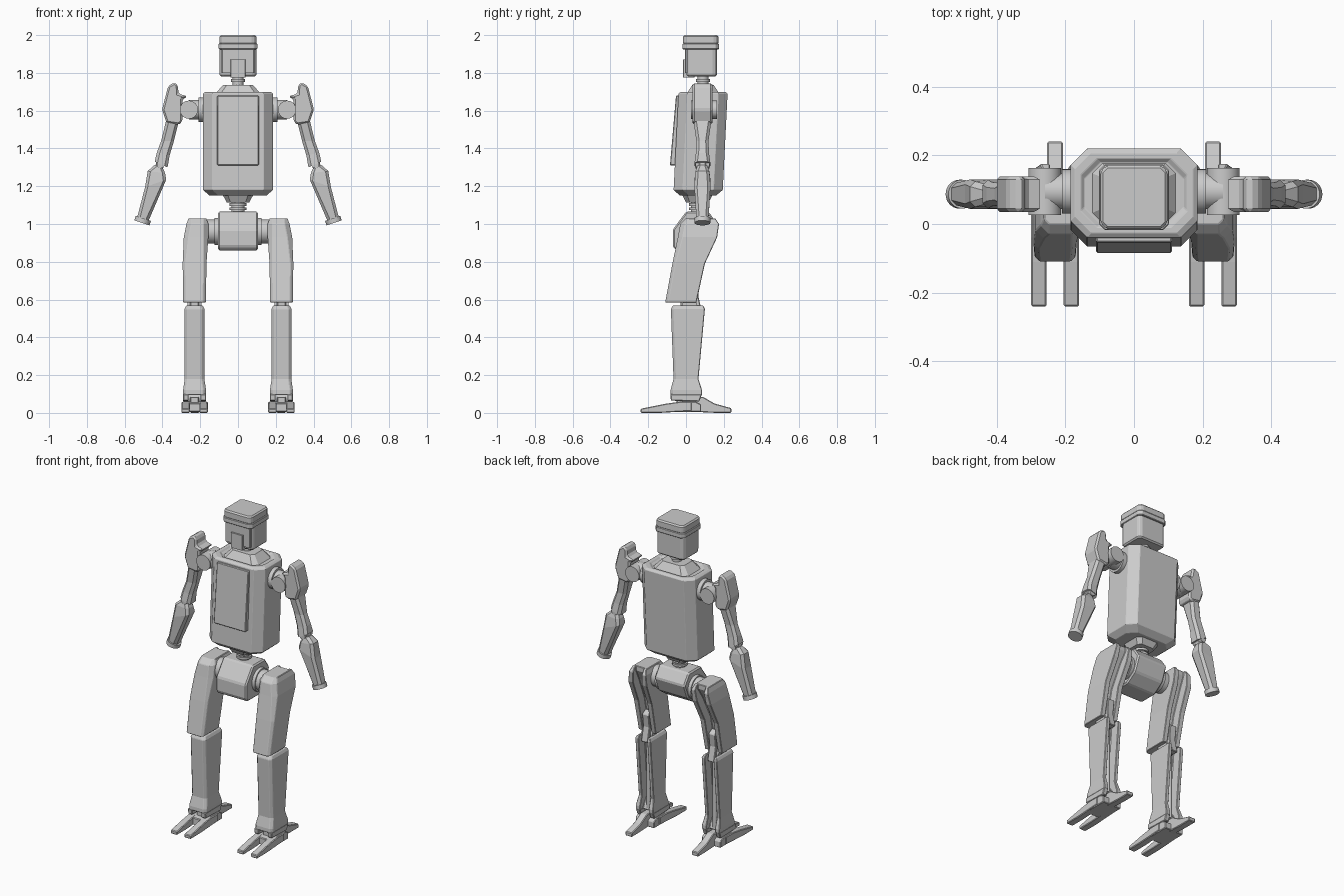
import bpy, bmesh
from mathutils import Vector

cube = bpy.data.objects.get("Cube")
if cube:
    bpy.data.objects.remove(cube, do_unlink=True)

grey = bpy.data.materials.new("light_grey")
grey.use_nodes = True
grey.diffuse_color = (.6, .6, .6, 1)
grey.node_tree.nodes["Principled BSDF"].inputs["Base Color"].default_value = grey.diffuse_color

# Axes and joint centres that the parts are placed on
X, Y, Z = Vector((1, 0, 0)), Vector((0, 1, 0)), Vector((0, 0, 1))
NECK = Vector((0, .09, 1.76))
WAIST = Vector((0, .06, 1.09))
SHOULDER = Vector((.26, .095, 1.605))
ELBOW = Vector((.41, .087, 1.315))
WRIST = Vector((.505, .087, 1.018))
HIP = Vector((.14, .06, .96))
KNEE = Vector((.23, .02, .575))
ANKLE = Vector((.23, 0, .075))


def finish(name, bm, side=1, bevel=0, smooth=False):
    """Mirror to the wanted side, fix normals and link the object."""
    for v in bm.verts:
        v.co.x *= side
    bmesh.ops.recalc_face_normals(bm, faces=bm.faces)
    for face in bm.faces:
        face.smooth = smooth and len(face.verts) == 4
    mesh = bpy.data.meshes.new(name)
    bm.to_mesh(mesh)
    bm.free()
    mesh.materials.append(grey)
    ob = bpy.data.objects.new(name, mesh)
    bpy.context.collection.objects.link(ob)
    if bevel:
        modifier = ob.modifiers.new("edge_bevel", 'BEVEL')
        modifier.width, modifier.segments = bevel, 1
        modifier.limit_method = 'ANGLE'


def loft(name, rings, side=1, bevel=0):
    """Skin a stack of closed rings and cap both ends."""
    bm = bmesh.new()
    loops = [[bm.verts.new(point) for point in ring] for ring in rings]
    for low, high in zip(loops, loops[1:]):
        for i in range(len(low)):
            bm.faces.new((low[i - 1], low[i], high[i], high[i - 1]))
    bm.faces.new(loops[0])
    bm.faces.new(loops[-1])
    finish(name, bm, side, bevel)


def prism_x(name, profile, centre, width, side=1, bevel=.004):
    """Extrude a (y, z) profile along x."""
    ends = (centre - width / 2, centre + width / 2)
    loft(name, [[(x, y, z) for y, z in profile] for x in ends], side, bevel)


def cylinder(name, centre, axis, radius, side=1):
    """Cylinder whose length is that of the axis vector."""
    bm = bmesh.new()
    bmesh.ops.create_cone(bm, cap_ends=True, segments=32, radius1=radius,
                          radius2=radius, depth=axis.length)
    turn = axis.to_track_quat('Z', 'Y').to_matrix()
    for v in bm.verts:
        v.co = turn @ v.co + centre
    finish(name, bm, side, smooth=True)


def octagon(z, half_x, half_y, y=0, cut=.015, x=0, slope=0):
    """Rectangle with cut corners, rising by slope towards its outer side."""
    corners = [(half_x - cut, half_y), (half_x, half_y - cut)]
    quarter = corners + [(a, -b) for a, b in reversed(corners)]
    outline = quarter + [(-a, b) for a, b in reversed(quarter)]
    return [(x + a, y + b, z + slope * a / half_x) for a, b in outline]


def block(name, bottom, top, half_x, half_y, y, cut=.015, taper=1, bevel=0):
    loft(name, [octagon(bottom, half_x, half_y, y, cut),
                octagon(top, half_x * taper, half_y * taper, y, cut * taper)], bevel=bevel)


def channel(z, front, back, half=.058, slot=.03, depth=.06, x=KNEE.x, cut=.015):
    """Leg section: cut front corners and a slot open at the back."""
    right = [(half - cut, front), (half, front + cut), (half, back),
             (slot, back), (slot, back - depth)]
    outline = right + [(-a, b) for a, b in reversed(right)]
    return [(x + a, b, z) for a, b in outline]


def torso_section(z, inset):
    """The torso leans back as it rises."""
    lean = WAIST.y + (z - WAIST.z) * .05
    return octagon(z, .185 - inset, .13 - inset, lean, .048)


# Torso with recessed rim, collar and chest panel
loft("torso", [torso_section(z, inset) for z, inset in (
    (1.15, .035), (1.18, 0), (1.69, 0), (1.7, .013), (1.7, .03), (1.69, .04))], bevel=.002)
block("collar", 1.685, 1.737, .125, .09, NECK.y, cut=.03, taper=.62)
prism_x("chest_panel", [(-.085, 1.31), (-.053, 1.68), (0, 1.68), (0, 1.31)], 0, .22)
block("torso_base", 1.115, 1.16, .06, .06, WAIST.y, cut=.02, taper=1.4)

# Neck and head
cylinder("neck", NECK, Z * .08, .028)
cylinder("neck_ring", NECK, Z * .016, .036)
block("head", 1.782, 1.94, .097, .08, .083, bevel=.008)
block("jaw_plate", 1.8, 1.94, .087, .045, .04, cut=.005)
block("face_block", 1.776, 1.87, .04, .03, .015, cut=.003)
block("head_band", 1.925, 1.955, .102, .096, .078, cut=.018, bevel=.003)
block("head_cap", 1.95, 2, .098, .093, .078, cut=.018, bevel=.008)

# Waist and pelvis
cylinder("waist", WAIST, Z * .1, .034)
for part, offset in (("lower", -.01), ("upper", .013)):
    cylinder(part + "_waist_ring", WAIST + Z * offset, Z * .014, .044)
prism_x("pelvis", [(-.07, .88), (-.07, .97), (0, 1.065), (.12, 1.065), (.165, 1),
                   (.13, .91), (.06, .86), (-.05, .86)], 0, .21, bevel=.008)

for prefix, side in (("left_", 1), ("right_", -1)):
    # Shoulder joint
    cylinder(prefix + "shoulder_flange", SHOULDER - X * .07, X * .04, .065, side)
    cylinder(prefix + "shoulder_axle", SHOULDER - X * .03, X * .06, .052, side)
    cylinder(prefix + "shoulder_pivot", SHOULDER, Y * .137, .048, side)

    # Upper arm with a hooked shoulder shell
    shell = [(.318, 1.735), (.337, 1.75), (.37, 1.73), (.402, 1.605), (.378, 1.535),
             (.315, 1.525), (.295, 1.54), (.295, 1.66), (.265, 1.675), (.315, 1.69)]
    loft(prefix + "shoulder_shell", [[(x, ELBOW.y + depth, z) for x, z in shell]
                                     for depth in (-.052, .052)], side, .01)
    loft(prefix + "upper_arm", [
        octagon(z, .034, depth, ELBOW.y, x=x, slope=slope) for z, depth, x, slope in (
            (1.315, .042, .407, .015), (1.37, .035, .396, .007),
            (1.44, .032, .373, 0), (1.545, .047, .347, 0))], side)

    # Elbow, forearm and hand
    cylinder(prefix + "elbow_pin", ELBOW, Y * .074, .02, side)
    loft(prefix + "elbow_link", [octagon(ELBOW.z + rise, .022, .019, ELBOW.y, .005, x)
                                 for rise, x in ((-.05, .425), (.015, .41))], side)
    loft(prefix + "forearm", [
        octagon(z, width, depth, ELBOW.y, x=x, slope=slope)
        for z, width, depth, x, slope in (
            (1.022, .03, .032, .505, .008), (1.215, .056, .043, .436, -.02),
            (1.275, .046, .037, .432, .005), (1.306, .021, .027, .421, .006))], side)
    cylinder(prefix + "hand_disc", WRIST, Vector((-.008, 0, .024)), .042, side)

    # Hip and thigh
    cylinder(prefix + "hip_joint", HIP, X * .08, .064, side)
    cylinder(prefix + "hip_ring", HIP - X * .025, X * .02, .072, side)
    loft(prefix + "thigh", [
        channel(.585, -.11, .055, half=.06),
        channel(.79, -.072, .1, half=.063),
        channel(.93, -.043, .165, half=.065, x=.222, cut=.025),
        channel(1, -.03, .175, depth=.03, x=.215, cut=.025),
        channel(1.03, 0, .155, half=.047, depth=.01, x=.215)], side, .003)
    prism_x(prefix + "knee_link", [(-.03, .53), (-.03, .64), (.04, .72), (.075, .7),
                                   (.065, .62), (.085, .53)], KNEE.x, .046, side)
    cylinder(prefix + "knee_pin", KNEE, X * .074, .038, side)

    # Shin with rear rod and ankle fork
    loft(prefix + "shin", [
        channel(.095, -.083, .085, half=.061, depth=.03),
        channel(.12, -.082, .085, half=.061, depth=.04),
        channel(.18, -.066, .066, half=.052),
        channel(.55, -.08, .1, half=.053),
        channel(.568, -.07, .092, half=.044)], side, .003)
    cylinder(prefix + "shin_rod", Vector((KNEE.x, .04, .33)), Z * .45, .014, side)
    for part, offset in (("inner_", -.046), ("outer_", .046)):
        prism_x(prefix + part + "ankle_fork", [(-.083, .1), (.085, .1), (.07, .06), (-.08, .065)],
                ANKLE.x + offset, .03, side)
        prism_x(prefix + part + "toe", [(-.24, 0), (-.24, .022), (-.11, .048), (-.04, .058),
                                        (.03, .058), (.03, .01), (-.14, 0)],
                ANKLE.x + offset * 1.03, .045, side)
    cylinder(prefix + "ankle_pin", ANKLE, X * .072, .026, side)

    # Foot core and heel
    prism_x(prefix + "foot_core", [(-.08, .005), (-.08, .05), (-.03, .06), (.05, .06),
                                   (.08, .045), (.08, .005)], ANKLE.x, .13, side)
    prism_x(prefix + "heel", [(-.05, .01), (-.05, .085), (.09, .085), (.15, .05),
                              (.24, .025), (.24, 0), (.16, 0)], ANKLE.x, .046, side)
